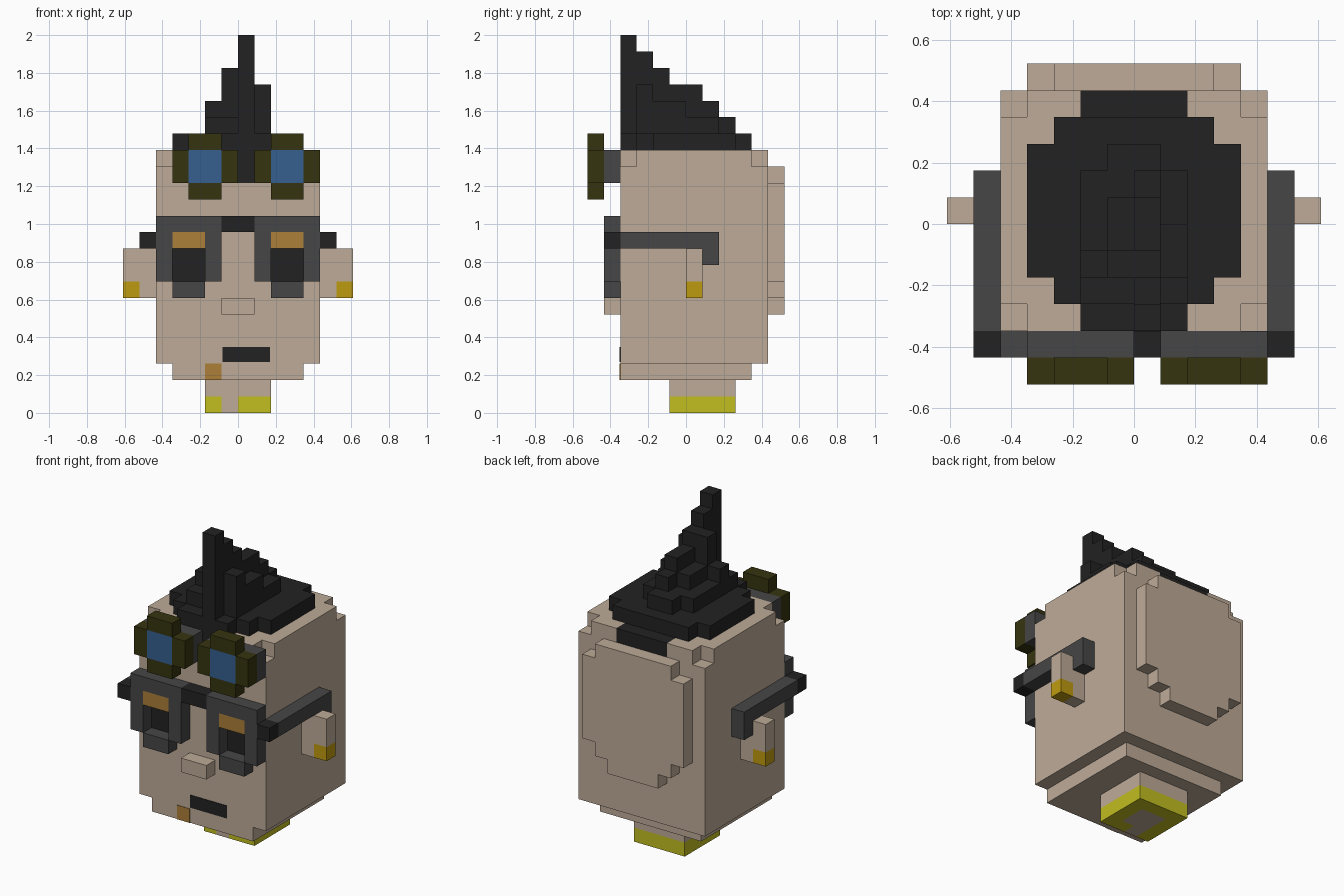
import bpy, bmesh

U = 2 / 23          # one block
THIN = 0.04         # thickness of painted plates, in blocks

if "Cube" in bpy.data.objects:
    bpy.data.objects.remove(bpy.data.objects["Cube"], do_unlink=True)


def material(name, hex_code):
    srgb = [int(hex_code[i:i + 2], 16) / 255 for i in (0, 2, 4)]
    lin = [c / 12.92 if c < 0.04045 else ((c + 0.055) / 1.055) ** 2.4 for c in srgb]
    m = bpy.data.materials.new(name)
    m.use_nodes = True
    m.diffuse_color = (*lin, 1)
    m.node_tree.nodes["Principled BSDF"].inputs["Base Color"].default_value = (*lin, 1)
    return m


skin = material("skin", "BEAB98")
black = material("black", "222222")
grey = material("dark_grey", "464646")
olive = material("olive", "363410")
blue = material("lens_blue", "366090")
gold = material("gold", "BE9B10")
yellow = material("yellow", "C2BE20")
amber = material("amber", "AC803A")


def blocks(name, mat, *boxes):
    """One object from boxes given as (x0, x1, y0, y1, z0, z1) in blocks."""
    bm = bmesh.new()
    for x0, x1, y0, y1, z0, z1 in boxes:
        cube = bmesh.ops.create_cube(bm, size=1)["verts"]
        for v in cube:
            v.co = ((x0 if v.co.x < 0 else x1) * U,
                    (y0 if v.co.y < 0 else y1) * U,
                    (z0 if v.co.z < 0 else z1) * U)
    mesh = bpy.data.meshes.new(name)
    bm.to_mesh(mesh)
    bm.free()
    mesh.materials.append(mat)
    obj = bpy.data.objects.new(name, mesh)
    bpy.context.collection.objects.link(obj)
    return obj


def both(box):
    """The box and its mirror image across x."""
    return [box, (-box[1], -box[0], *box[2:])]


# Head with chin slab and notched top corners
blocks("head", skin,
       (-5, 5, -4, 5, 3, 15),
       (-4, 4, -4, 4, 2, 3),
       (-5, 5, -3, 4, 15, 16),
       *both((2, 4, -4, -3, 15, 16)),
       *both((2, 4, 4, 5, 15, 16)))

# Stepped panel on the back of the head
blocks("back_panel", skin,
       (-2, 2, 5, 6, 6, 15),
       *both((2, 3, 5, 6, 7, 15)),
       *both((3, 4, 5, 6, 8, 14)))

# Neck and the open chain around it
blocks("neck", skin,
       (-2, 2, -1, 3, 1, 2),
       (-1, 1, 0, 2, 0, 1),
       (-1, 0, -1, 0, 0, 1))
blocks("neck_chain", yellow,
       (-2, -1, -1, 3, 0, 1),
       (1, 2, -1, 3, 0, 1),
       (-1, 1, 2, 3, 0, 1),
       (0, 1, -1, 0, 0, 1))

# Face details
blocks("nose", skin, (-1, 1, -5, -4, 6, 7))
blocks("mouth", black, (-0.95, 1.95, -4 - THIN, -4, 3.1, 4))
blocks("chin_patch", amber, (-2, -1, -4 - THIN, -4, 2, 3))

# Ears and earrings
blocks("ears", skin,
       *both((5, 6, 0, 1, 7, 10)),
       *both((6, 7, 0, 1, 8, 10)))
blocks("earrings", gold, *both((6, 7, 0, 1, 7, 8)))

# Glasses
blocks("glasses_frame", grey,
       *both((1, 5, -5, -4, 11, 12)),
       *both((1, 2, -5, -4, 8, 11)),
       *both((4, 5, -5, -4, 8, 11)),
       *both((2, 4, -5, -4, 7, 8)))
blocks("glasses_bridge", black, (-1, 1, -5, -4, 11, 12))
blocks("glasses_hinges", black, *both((5, 6, -5, -4, 10, 11)))
blocks("glasses_arms", grey,
       *both((5, 6, -4, 2, 10, 11)),
       *both((5, 6, 1, 2, 9, 10)))
blocks("eyelids", amber, *both((2, 4, -5, -4, 10, 11)))
blocks("eyes", black, *both((2, 4, -4 - THIN, -4, 8, 10)))

# Goggles on the forehead, each starting at its own x
for side, x in (("right", -4), ("left", 1)):
    blocks(side + "_goggle_rim", olive,
           (x, x + 1, -6, -5, 14, 16),
           (x + 3, x + 4, -6, -5, 14, 16),
           (x + 1, x + 3, -6, -5, 13, 14),
           (x + 1, x + 3, -6, -5, 16, 17))
    blocks(side + "_goggle_lens", blue, (x + 1, x + 3, -6, -5, 14, 16))
    blocks(side + "_goggle_mount", grey, (x, x + 4, -5, -4, 14, 16))

# Hair base, hairline front and back
blocks("hair_base", black,
       (-4, 4, -2, 3, 16, 17),
       (-3, 3, -3, -2, 16, 17),
       (-3, 3, 3, 4, 16, 17),
       (-2, 2, -4, -3, 15, 17),
       (-2, 2, 4, 5, 15, 16))
blocks("forelock", black, (0, 1, -4 - THIN, -4, 14, 15))

# Spiked crest: for each x column, the top heights from front to back
crest = {
    -2: (17, 18, 19, 18, 18, 18),
    -1: (17, 18, 21, 19, 19, 18, 18),
    0: (23, 22, 21, 20, 20, 19, 18),
    1: (17, 20, 19, 19, 18, 18),
}
blocks("hair_crest", black,
       *[(x, x + 1, y, y + 1, 17, top)
         for x, tops in crest.items()
         for y, top in enumerate(tops, -4) if top > 17])
